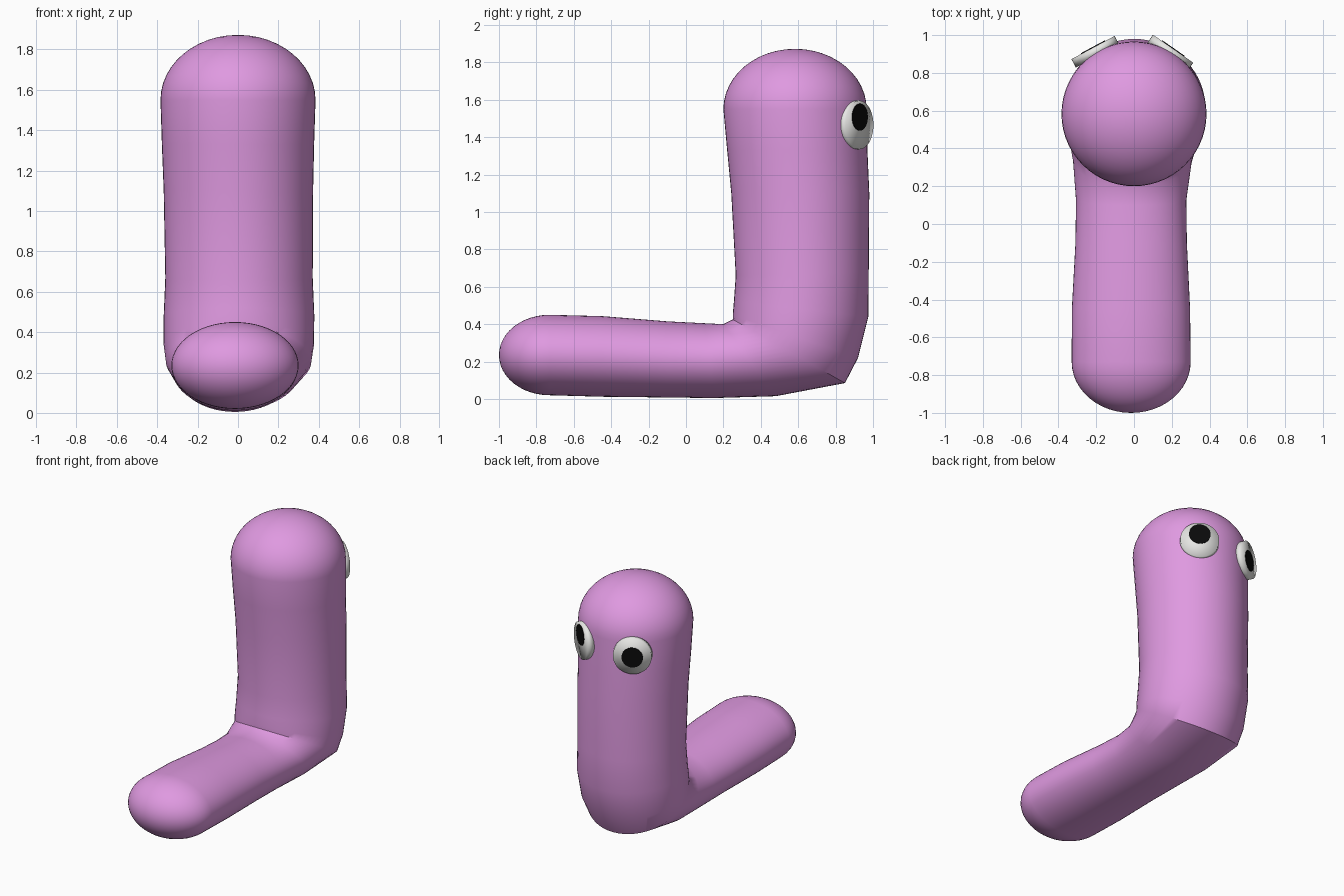
import bpy, bmesh, math
from mathutils import Vector, Matrix

if "Cube" in bpy.data.objects:
    bpy.data.objects.remove(bpy.data.objects["Cube"])

SIDES = 56


def material(name, rgb):
    m = bpy.data.materials.new(name)
    m.diffuse_color = (*rgb, 1)
    m.use_nodes = True
    m.node_tree.nodes["Principled BSDF"].inputs["Base Color"].default_value = m.diffuse_color
    return m


pink = material("pink skin", (0.74, 0.32, 0.75))
white = material("eye white", (0.8, 0.8, 0.78))
black = material("pupil black", (0.003, 0.003, 0.003))


def finish(bm, name, mat, angle):
    bmesh.ops.recalc_face_normals(bm, faces=bm.faces)
    me = bpy.data.meshes.new(name)
    bm.to_mesh(me)
    bm.free()
    ob = bpy.data.objects.new(name, me)
    bpy.context.collection.objects.link(ob)
    me.materials.append(mat)
    bpy.ops.object.select_all(action='DESELECT')
    ob.select_set(True)
    bpy.context.view_layer.objects.active = ob
    bpy.ops.object.shade_smooth_by_angle(angle=math.radians(angle))
    return ob


# Body sections: inner (y, z), outer (y, z), x centre, x radius
sections = [
    ((-0.73, 0.45), (-0.73, 0.02), -0.015, 0.315),
    ((-0.45, 0.443), (-0.45, 0.012), -0.016, 0.313),
    ((-0.10, 0.415), (-0.10, 0.008), -0.015, 0.295),
    ((0.10, 0.405), (0.15, 0.005), -0.015, 0.292),
    ((0.20, 0.40), (0.48, 0.015), -0.008, 0.315),
    ((0.25, 0.425), (0.85, 0.085), 0.003, 0.360),   # mitred bend
    ((0.25, 0.45), (0.92, 0.22), 0.004, 0.372),
    ((0.256, 0.52), (0.975, 0.44), 0.005, 0.373),
    ((0.266, 0.66), (0.977, 0.68), 0.005, 0.365),
    ((0.242, 1.10), (0.98, 1.10), 0.002, 0.370),
    ((0.22, 1.33), (0.97, 1.33), 0.0, 0.377),
    ((0.20, 1.55), (0.966, 1.55), 0.0, 0.384),
]


def frame(s):
    a, b = Vector((s[2], *s[0])), Vector((s[2], *s[1]))
    return (a + b) / 2, (a - b) / 2, Vector((s[3], 0, 0))


def cap_rings(s, axis, n=12):
    """Rounded end: rings shrinking along the axis, without the tip."""
    c, u, v = frame(s)
    for i in range(1, n):
        t = i / n * math.pi / 2
        yield c + axis * math.sin(t), u * math.cos(t), v * math.cos(t)


tail_axis, head_axis = Vector((0, -0.27, 0)), Vector((0, 0, 0.322))
rings = list(cap_rings(sections[0], tail_axis))[::-1]
rings += [frame(s) for s in sections]
rings += list(cap_rings(sections[-1], head_axis))

bm = bmesh.new()
loops = []
for c, u, v in rings:
    loops.append([bm.verts.new(c + u * math.cos(t) + v * math.sin(t))
                  for t in (2 * math.pi * k / SIDES for k in range(SIDES))])
for p, q in zip(loops, loops[1:]):
    for k in range(SIDES):
        j = (k + 1) % SIDES
        bm.faces.new((p[k], p[j], q[j], q[k]))
for loop, s, axis in ((loops[0], sections[0], tail_axis),
                      (loops[-1], sections[-1], head_axis)):
    tip = bm.verts.new(frame(s)[0] + axis)
    for k in range(SIDES):
        bm.faces.new((loop[k], loop[(k + 1) % SIDES], tip))
finish(bm, "worm_body", pink, 40)


def disc(name, centre, normal, radius, depth, mat, angle):
    """Round plate whose front face is centred on 'centre'."""
    n = Vector(normal).normalized()
    bm = bmesh.new()
    rot = n.to_track_quat('Z', 'Y').to_matrix().to_4x4()
    bmesh.ops.create_cone(bm, cap_ends=True, cap_tris=True, segments=40,
                          radius1=radius, radius2=radius, depth=depth,
                          matrix=Matrix.Translation(Vector(centre) - n * depth / 2) @ rot)
    finish(bm, name, mat, angle)


# Eyes: white discs set into the head, with thin pupils on the front
for side, c, n, dz in (("left", (-0.217, 0.934, 1.465), (-0.473, 0.88, 0), -0.008),
                       ("right", (0.207, 0.928, 1.465), (0.57, 0.82, 0), 0.042)):
    disc(side + "_eye", c, n, 0.13, 0.05, white, 120)
    front = Vector(c) + Vector(n).normalized() * 0.004 + Vector((0, 0, dz))
    disc(side + "_pupil", front, n, 0.072, 0.008, black, 30)
